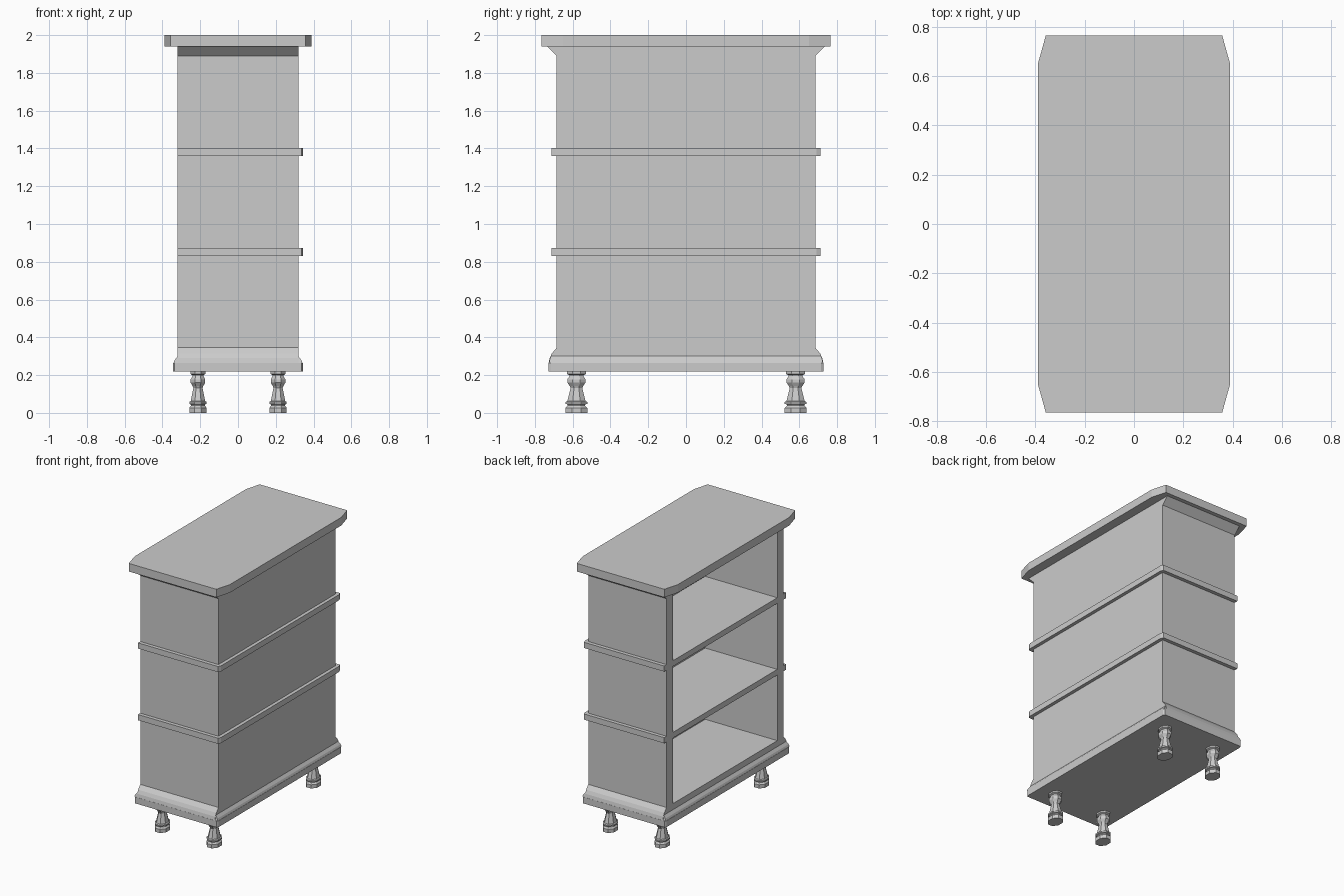
import bpy, bmesh, math
from mathutils import Vector

if "Cube" in bpy.data.objects:
    bpy.data.objects.remove(bpy.data.objects["Cube"])


def mesh_object(name, bm):
    bmesh.ops.recalc_face_normals(bm, faces=bm.faces)
    me = bpy.data.meshes.new(name)
    bm.to_mesh(me)
    bm.free()
    ob = bpy.data.objects.new(name, me)
    bpy.context.collection.objects.link(ob)
    return ob


def prism(name, points, offset):
    """Extrude a planar outline along an offset vector."""
    bm = bmesh.new()
    face = bm.faces.new([bm.verts.new(p) for p in points])
    ext = bmesh.ops.extrude_face_region(bm, geom=[face])
    verts = [g for g in ext["geom"] if isinstance(g, bmesh.types.BMVert)]
    bmesh.ops.translate(bm, verts=verts, vec=Vector(offset))
    return mesh_object(name, bm)


def box(name, x0, x1, y, z0, z1):
    pts = [(x0, -y, z0), (x1, -y, z0), (x1, y, z0), (x0, y, z0)]
    return prism(name, pts, (0, 0, z1 - z0))


def slab(name, half, z0, z1):
    """Plate from a half outline (x, y) mirrored across y = 0."""
    pts = half + [(x, -y) for x, y in reversed(half)]
    return prism(name, [(x, y, z0) for x, y in pts], (0, 0, z1 - z0))


def lathe(name, profile, loc, sides=8, sx=1.0):
    bm = bmesh.new()
    rings = []
    for r, z in profile:
        ring = []
        for i in range(sides):
            a = 2 * math.pi * (i + 0.5) / sides
            ring.append(bm.verts.new((loc[0] + sx * r * math.cos(a),
                                      loc[1] + r * math.sin(a), z)))
        rings.append(ring)
    for a, b in zip(rings, rings[1:]):
        for i in range(sides):
            j = (i + 1) % sides
            bm.faces.new((a[i], a[j], b[j], b[i]))
    bm.faces.new(rings[0])
    bm.faces.new(rings[-1])
    return mesh_object(name, bm)


# Side panels with coves flaring out at top and bottom
side = [(0.61, 0.265), (0.727, 0.265), (0.722, 0.29), (0.71, 0.315),
        (0.685, 0.345), (0.685, 1.89), (0.735, 1.94), (0.61, 1.94)]
for label, s in (("front", -1), ("rear", 1)):
    prism(label + "_side_panel", [(-0.32, s * y, z) for y, z in side], (0.64, 0, 0))

# Closed back panel and the rails above and below the compartments
box("back_panel", 0.27, 0.32, 0.61, 0.265, 1.94)
box("bottom_rail", -0.32, 0.27, 0.61, 0.265, 0.345)
box("top_rail", -0.32, 0.27, 0.61, 1.89, 1.94)

# Shelves whose edges project as moldings on three sides
for i, z in enumerate((0.83, 1.36)):
    slab("shelf_%d" % (i + 1),
         [(0.345, 0.69), (0.335, 0.712), (-0.32, 0.712)], z, z + 0.042)

# Plinth with a bevelled strip along both long faces
slab("plinth", [(0.343, 0.715), (0.335, 0.728), (-0.335, 0.728), (-0.343, 0.715)],
     0.218, 0.265)
for label, s in (("open", -1), ("closed", 1)):
    bm = bmesh.new()
    rows = [[bm.verts.new((s * x, y, z)) for y in (-e, e)]
            for x, z, e in ((0.31, 0.265, 0.725), (0.341, 0.265, 0.725),
                            (0.335, 0.28, 0.722), (0.32, 0.3, 0.715),
                            (0.31, 0.3, 0.715))]
    n = len(rows)
    for i in range(n):
        a, b = rows[i], rows[(i + 1) % n]
        bm.faces.new((a[0], a[1], b[1], b[0]))
    for k in (0, 1):
        bm.faces.new([r[k] for r in rows])
    mesh_object(label + "_plinth_strip", bm)

# Overhanging top with clipped corners
slab("top", [(0.39, 0.65), (0.358, 0.765), (-0.358, 0.765), (-0.39, 0.65)], 1.94, 2.0)

# Turned legs
leg = [(0.062, 0.0), (0.062, 0.027), (0.05, 0.038), (0.05, 0.044), (0.062, 0.048),
       (0.062, 0.058), (0.052, 0.062), (0.033, 0.132), (0.038, 0.142),
       (0.052, 0.16), (0.052, 0.178), (0.04, 0.194), (0.04, 0.2), (0.055, 0.206),
       (0.055, 0.22)]
for ln, x in (("left", -0.212), ("right", 0.212)):
    for fn, y in (("front", -0.58), ("rear", 0.58)):
        ob = lathe("%s_%s_leg" % (fn, ln), leg, (x, y), sx=0.8)
